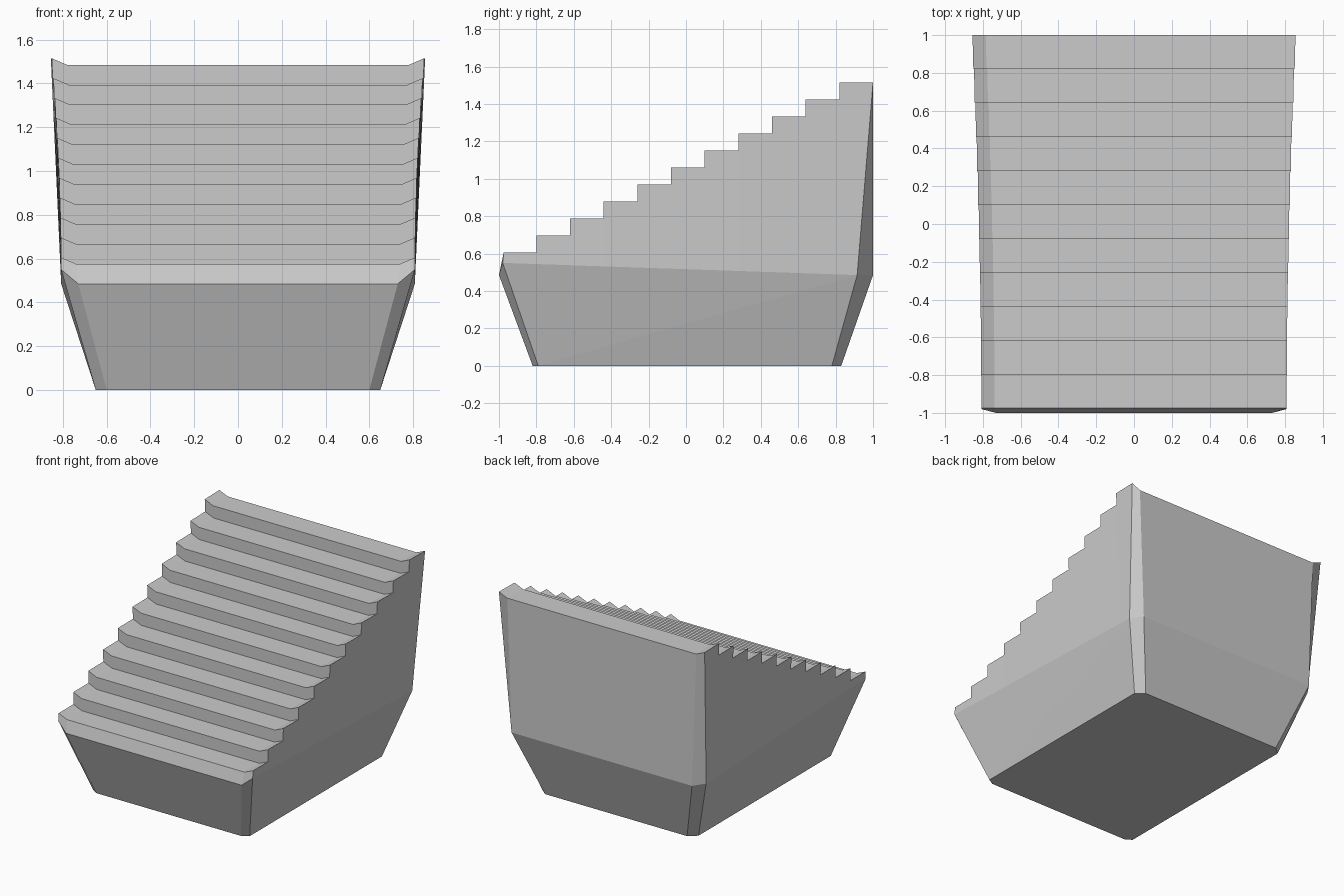
import bpy, bmesh

if "Cube" in bpy.data.objects:
    bpy.data.objects.remove(bpy.data.objects["Cube"])

STEPS = 11
RISE = 0.091
MID_X, FLARE, WING = 0.808, 0.047, 0.07
# tread boundaries from front to back
ys = [-0.975] + [-0.80 + 0.18 * i for i in range(10)] + [1.0]

bm = bmesh.new()


def row(*right):
    """Symmetric row of four verts: outer left, inner left, inner right, outer right."""
    (ox, oy, oz), (ix, iy, iz) = right
    return [bm.verts.new(p) for p in
            ((-ox, oy, oz), (-ix, iy, iz), (ix, iy, iz), (ox, oy, oz))]


def bridge(a, b):
    """Three faces between two rows."""
    for i in range(3):
        bm.faces.new((a[i], a[i + 1], b[i + 1], b[i]))


def tread_row(y, k):
    """Cross-section of tread k with raised ends, following the flared side."""
    z = 0.605 + RISE * k
    x = MID_X + FLARE * max(0, (z - 0.485) / 1.03) * (y + 0.975) / 1.975
    return row((x, y, z), (x - WING, y, z - 0.03))


# base rows and widest rows
base_f = row((0.65, -0.79, 0), (0.60, -0.82, 0))
base_b = row((0.65, 0.78, 0), (0.59, 0.83, 0))
mid_f = row((0.808, -0.98, 0.55), (0.73, -1.0, 0.485))
mid_b = row((0.808, 0.915, 0.485), (0.75, 1.0, 0.485))

# steps: treads and risers
near = [tread_row(ys[k], k) for k in range(STEPS)]
far = [tread_row(ys[k + 1], k) for k in range(STEPS)]
bridge(mid_f, near[0])
for k in range(STEPS):
    bridge(near[k], far[k])
    if k < STEPS - 1:
        bridge(far[k], near[k + 1])

# front, back and bottom
bridge(base_f, mid_f)
bridge(base_b, mid_b)
bridge(mid_b, far[-1])
bm.faces.new(base_f + base_b[::-1])

# side walls: one strip under each tread, then the lower taper
for s in (0, 3):
    sx = -1 if s == 0 else 1
    rim = [mid_f[s]]
    for y in ys[1:-1]:
        t = (y + 0.98) / 1.895
        rim.append(bm.verts.new((sx * MID_X, y, 0.55 - 0.065 * t)))
    rim.append(mid_b[s])
    for k in range(STEPS):
        pts = [rim[k]]
        if k:
            pts.append(far[k - 1][s])
        bm.faces.new(pts + [near[k][s], far[k][s], rim[k + 1]])
    for k in range(STEPS):
        bm.faces.new((rim[k], rim[k + 1], base_f[s]))
    bm.faces.new((rim[-1], base_b[s], base_f[s]))

# collapse the seam at the back top corners and tidy up
bmesh.ops.remove_doubles(bm, verts=bm.verts, dist=1e-5)
bmesh.ops.recalc_face_normals(bm, faces=bm.faces)

mesh = bpy.data.meshes.new("stepped_block")
bm.to_mesh(mesh)
bm.free()
obj = bpy.data.objects.new("stepped_block", mesh)
bpy.context.collection.objects.link(obj)
